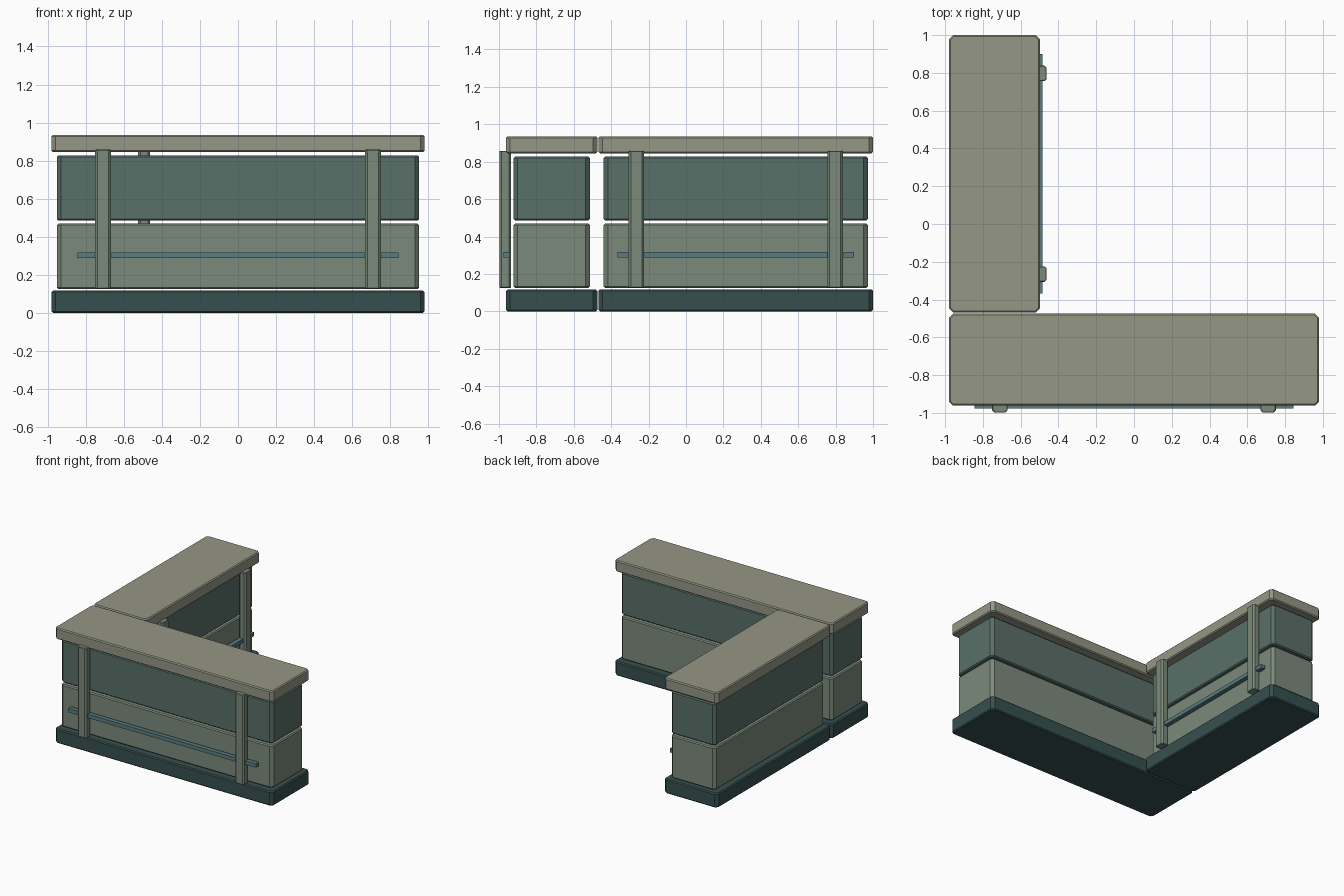
import bpy, bmesh

if "Cube" in bpy.data.objects:
    bpy.data.objects.remove(bpy.data.objects["Cube"])


def material(name, rgb):
    m = bpy.data.materials.new(name)
    m.diffuse_color = (*rgb, 1)
    m.use_nodes = True
    m.node_tree.nodes["Principled BSDF"].inputs["Base Color"].default_value = m.diffuse_color
    return m


STONE = material("stone_cap", (0.30, 0.31, 0.235))
TEAL = material("dark_teal", (0.10, 0.16, 0.14))
SAGE = material("sage", (0.20, 0.255, 0.20))
BASE = material("deep_teal", (0.038, 0.078, 0.078))
RAIL = material("rail_teal", (0.10, 0.20, 0.21))


def block(name, x, y, z, mat, corner=0.0, edge=0.0):
    """Box from ranges: corner chamfers the upright edges, edge the rest."""
    bm = bmesh.new()
    cx, cy = corner, corner
    outline = [(x[0] + cx, y[0]), (x[1] - cx, y[0]), (x[1], y[0] + cy), (x[1], y[1] - cy),
               (x[1] - cx, y[1]), (x[0] + cx, y[1]), (x[0], y[1] - cy), (x[0], y[0] + cy)]
    if not corner:
        outline = [(x[0], y[0]), (x[1], y[0]), (x[1], y[1]), (x[0], y[1])]
    face = bm.faces.new([bm.verts.new((a, b, z[0])) for a, b in outline])
    top = bmesh.ops.extrude_face_region(bm, geom=[face])
    for v in top["geom"]:
        if isinstance(v, bmesh.types.BMVert):
            v.co.z = z[1]
    if edge:
        rim = [e for e in bm.edges if abs(e.verts[0].co.z - e.verts[1].co.z) < 1e-6]
        bmesh.ops.bevel(bm, geom=rim, offset=edge, segments=1, affect='EDGES')
    bmesh.ops.recalc_face_normals(bm, faces=bm.faces)
    me = bpy.data.meshes.new(name)
    bm.to_mesh(me)
    bm.free()
    me.materials.append(mat)
    ob = bpy.data.objects.new(name, me)
    bpy.context.collection.objects.link(ob)


def inset(r, d):
    return (r[0] + d, r[1] - d)


def counter(name, x, y, along_x):
    """One counter leg; its decorated face is -y (along x) or +x (along y)."""
    ix, iy = (0.028, 0.04) if along_x else (0.04, 0.028)
    bx, by = inset(x, ix), inset(y, iy)
    block(name + "_base", x, y, (0, 0.117), BASE, 0.022, 0.008)
    block(name + "_lower_panel", bx, by, (0.125, 0.469), SAGE, 0.022, 0.008)
    block(name + "_upper_panel", bx, by, (0.486, 0.827), TEAL, 0.022, 0.008)
    block(name + "_cap", x, y, (0.845, 0.936), STONE, 0.022, 0.008)

    # front posts and foot rail
    run = x if along_x else y

    def trim(part, r, near, far, z, mat, corner=0.0, edge=0.0):
        if along_x:
            block(part, r, (y[0] - far, y[0] - near), z, mat, corner, edge)
        else:
            block(part, (x[1] + near, x[1] + far), r, z, mat, corner, edge)

    mid, length = sum(run) / 2, run[1] - run[0]
    for i, s in enumerate((-1, 1)):
        c = mid + s * length * 0.362
        trim(f"{name}_post_{i}", (c - 0.041, c + 0.041), -0.027, 0.036,
             (0.126, 0.858), SAGE, 0.012, 0.004)
    trim(name + "_foot_rail", inset(run, length * 0.069), -0.022, 0.014,
         (0.287, 0.318), RAIL)


counter("front_counter", (-0.98, 0.98), (-0.962, -0.474), True)
counter("side_counter", (-0.98, -0.498), (-0.468, 1.0), False)
